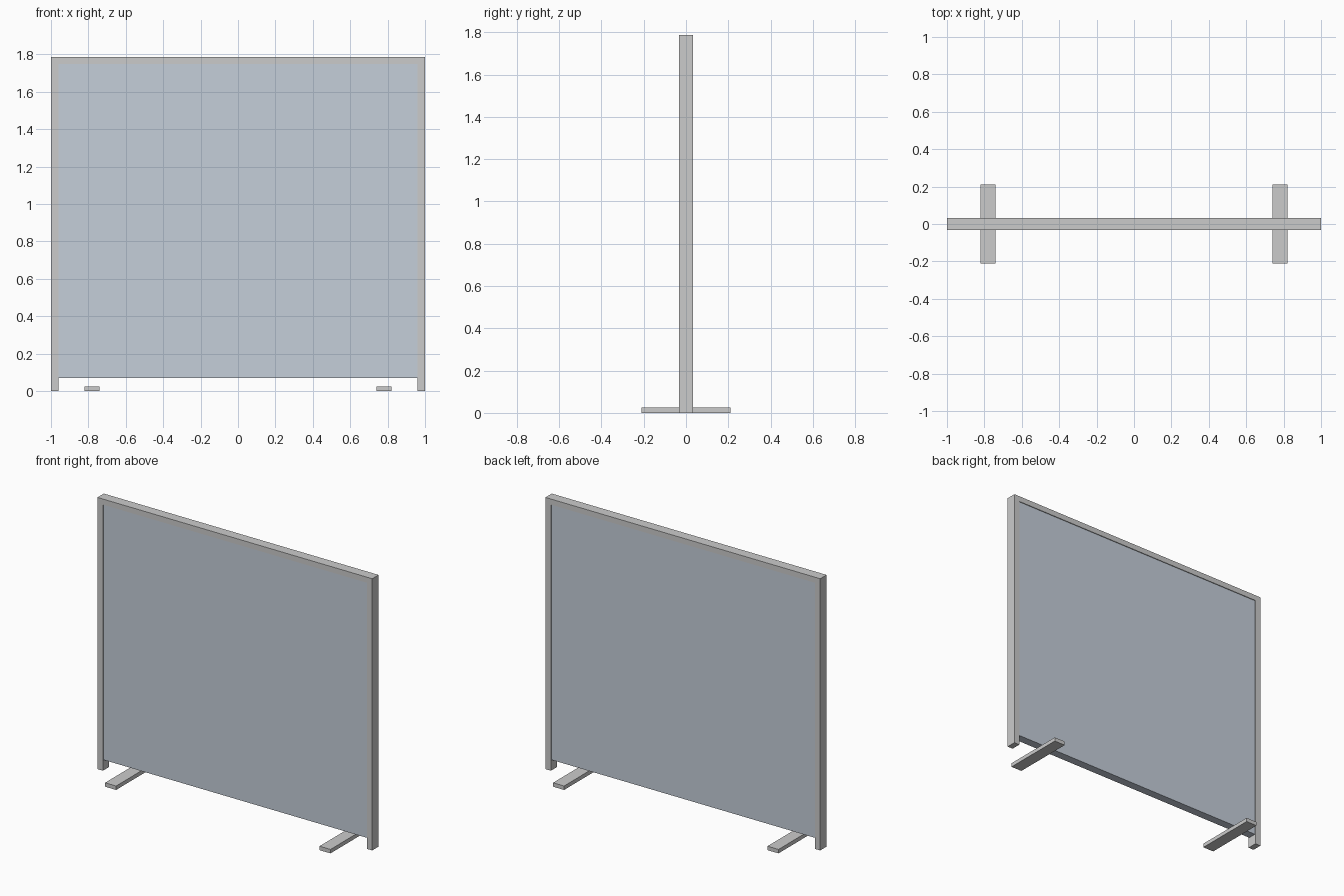
import bpy, bmesh

if "Cube" in bpy.data.objects:
    bpy.data.objects.remove(bpy.data.objects["Cube"])

FRAME_D = 0.033   # half depth of the frame
PANEL_D = 0.028   # half depth of the panel


def extrude_profile(name, pts, half_depth):
    """Closed x/z outline extruded symmetrically along y."""
    bm = bmesh.new()
    face = bm.faces.new([bm.verts.new((x, -half_depth, z)) for x, z in pts])
    res = bmesh.ops.extrude_face_region(bm, geom=[face])
    verts = [g for g in res["geom"] if isinstance(g, bmesh.types.BMVert)]
    bmesh.ops.translate(bm, verts=verts, vec=(0, 2 * half_depth, 0))
    bmesh.ops.recalc_face_normals(bm, faces=bm.faces)
    mesh = bpy.data.meshes.new(name)
    bm.to_mesh(mesh)
    bm.free()
    obj = bpy.data.objects.new(name, mesh)
    bpy.context.collection.objects.link(obj)
    return obj


def rect(x0, x1, z0, z1):
    return [(x0, z0), (x1, z0), (x1, z1), (x0, z1)]


# Frame: two posts and top rail as one upside-down U
extrude_profile("frame", [
    (-1, 0), (-0.96, 0), (-0.96, 1.75), (0.96, 1.75),
    (0.96, 0), (1, 0), (1, 1.787), (-1, 1.787)], FRAME_D)

# Fabric panel, slightly recessed in the frame
panel = extrude_profile("panel", rect(-0.96, 0.96, 0.07, 1.75), PANEL_D)
mat = bpy.data.materials.new("panel_blue_grey")
mat.diffuse_color = (0.56, 0.62, 0.70, 1)
mat.use_nodes = True
mat.node_tree.nodes["Principled BSDF"].inputs["Base Color"].default_value = mat.diffuse_color
panel.data.materials.append(mat)

# Flat feet
for side, x in (("left", -0.78), ("right", 0.78)):
    extrude_profile(side + "_foot", rect(x - 0.04, x + 0.04, 0, 0.026), 0.21)
